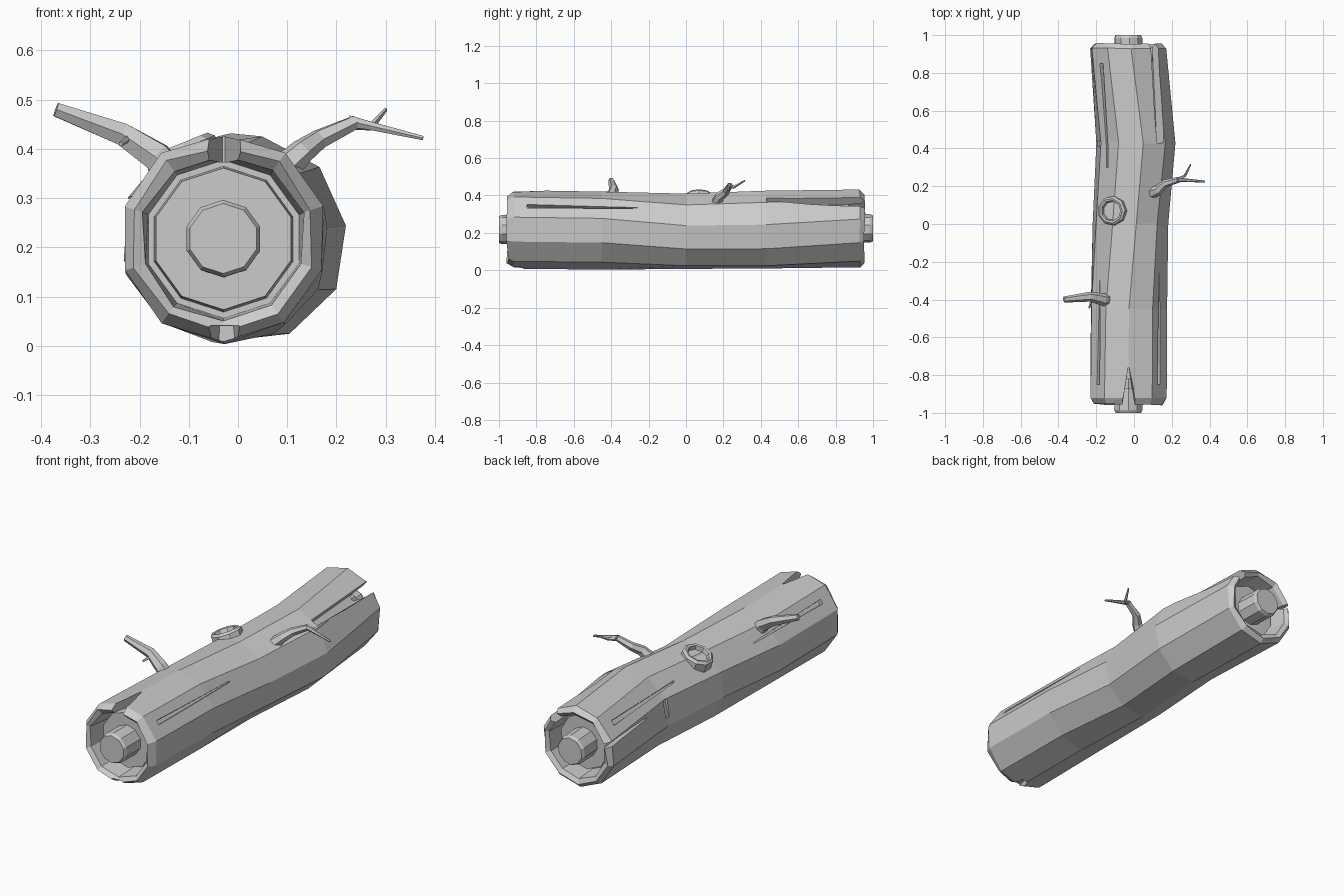
import bpy, bmesh, math, random
from mathutils import Vector, Matrix

random.seed(4)
if "Cube" in bpy.data.objects:
    bpy.data.objects.remove(bpy.data.objects["Cube"])

wood = bpy.data.materials.new("weathered grey wood")
wood.use_nodes = True
GREY = (0.6, 0.6, 0.6, 1)
wood.diffuse_color = GREY
wood.node_tree.nodes["Principled BSDF"].inputs["Base Color"].default_value = GREY


def add_object(name, bm):
    bmesh.ops.recalc_face_normals(bm, faces=bm.faces)
    mesh = bpy.data.meshes.new(name)
    bm.to_mesh(mesh)
    bm.free()
    mesh.materials.append(wood)
    obj = bpy.data.objects.new(name, mesh)
    bpy.context.scene.collection.objects.link(obj)
    return obj


def loft(name, rings):
    """Skin a list of point rings and cap both ends."""
    bm = bmesh.new()
    loops = [[bm.verts.new(p) for p in ring] for ring in rings]
    n = len(loops[0])
    for a, b in zip(loops, loops[1:]):
        for i in range(n):
            j = (i + 1) % n
            bm.faces.new((a[i], a[j], b[j], b[i]))
    bm.faces.new(loops[0])
    bm.faces.new(loops[-1])
    return add_object(name, bm)


# Trunk sections: y, centre x, centre z, radius, twist in degrees
SECTIONS = [(-0.92, -0.03, 0.218, 0.212, 0), (-0.45, -0.027, 0.212, 0.21, 0),
            (0.0, -0.02, 0.207, 0.203, -9), (0.43, 0.012, 0.215, 0.211, -10),
            (0.93, -0.03, 0.224, 0.206, -4)]


def section(y):
    """Interpolate centre, radius and twist along the trunk."""
    if y <= SECTIONS[0][0]:
        return SECTIONS[0][1:]
    for a, b in zip(SECTIONS, SECTIONS[1:]):
        if y <= b[0]:
            t = (y - a[0]) / (b[0] - a[0])
            return [p + (q - p) * t for p, q in zip(a[1:], b[1:])]
    return SECTIONS[-1][1:]


def trunk_ring(y, scale=1.0, jitter=0.0, sides=10):
    cx, cz, r, twist = section(y)
    pts = []
    for i in range(sides):
        a = math.radians(90 + twist) + math.tau * i / sides
        k = r * scale + random.uniform(-jitter, jitter)
        pts.append((cx + k * math.cos(a), y + random.uniform(-jitter, jitter), cz + k * math.sin(a)))
    return pts


# Bark trunk: outer shell with a chamfered rim, a split ring and a sunken end at each side
END = [(0.82, 0.70, 0), (0.82, 0.76, 0), (0.94, 0.80, 0.004), (0.955, 0.9, 0.006)]
INNER = [(0.87, 0.68, 0)]
profile = [(-y, s, j) for y, s, j in INNER + END]
profile += [(s[0], 1.0, 0.003) for s in SECTIONS]
profile += [(y, s, j) for y, s, j in reversed(INNER + END)]
trunk = loft("bark_trunk", [trunk_ring(*p) for p in profile])


# Cracks: wedge cutters placed by angle around the trunk
def crack(y0, y1, ang0, ang1, w0, w1, depth):
    rings = []
    for y, ang, w in ((y0, ang0, w0), (y1, ang1, w1)):
        cx, cz, r, _ = section(y)
        a = math.radians(ang)
        out, side = Vector((math.cos(a), 0, math.sin(a))), Vector((-math.sin(a), 0, math.cos(a)))
        mid = Vector((cx, y, cz))
        rings.append([mid + out * (r + e) + side * (s * w / 2)
                      for e, s in ((-depth, -0.7), (-depth, 0.7), (0.05, 1), (0.05, -1))])
    cutter = loft("crack_cutter", rings)
    cutter.hide_render = True
    return cutter


cutters = [crack(-1.0, -0.76, 90, 90, 0.11, 0.006, 0.055),      # front top split
           crack(-1.0, -0.87, 270, 272, 0.11, 0.04, 0.035),     # front bottom chip
           crack(1.0, 0.43, 46, 52, 0.075, 0.045, 0.055),       # wide back split
           crack(1.0, 0.6, 163, 160, 0.035, 0.008, 0.04),       # narrow back split
           crack(-0.85, -0.26, 38, 38, 0.03, 0.006, 0.03),      # side grooves
           crack(-0.85, -0.3, 142, 142, 0.03, 0.006, 0.03),
           crack(0.85, 0.3, 139, 136, 0.035, 0.01, 0.03),
           crack(0.44, 0.41, 165, 165, 0.12, 0.12, 0.018)]      # cross nick
for cutter in cutters:
    mod = trunk.modifiers.new("crack", "BOOLEAN")
    mod.operation, mod.solver, mod.object = "DIFFERENCE", "EXACT", cutter
bpy.context.view_layer.update()
carved = bpy.data.meshes.new_from_object(trunk.evaluated_get(bpy.context.evaluated_depsgraph_get()))
trunk.modifiers.clear()
trunk.data = carved
for cutter in cutters:
    bpy.data.objects.remove(cutter)

# Heartwood cores sticking out of both ends
for name, sign in (("front_core", -1), ("back_core", 1)):
    loft(name, [trunk_ring(sign * y, s) for y, s in ((0.8, 0.37), (0.985, 0.37), (1.0, 0.335))])


# Twigs: tapered tubes along a bent path of (x, y, z, radius)
def twig(name, path, sides=6):
    pts = [Vector(p[:3]) for p in path]
    rings = []
    for i, p in enumerate(pts):
        axis = pts[min(i + 1, len(pts) - 1)] - pts[max(i - 1, 0)]
        q = axis.to_track_quat("Z", "Y")
        rings.append([p + q @ Vector((path[i][3] * math.cos(math.tau * k / sides),
                                      path[i][3] * math.sin(math.tau * k / sides), 0))
                      for k in range(sides)])
    return loft(name, rings)


twig("right_branch", [(-0.12, -0.4, 0.33, 0.036), (-0.165, -0.4, 0.385, 0.033),
                      (-0.235, -0.385, 0.43, 0.026), (-0.37, -0.4, 0.48, 0.016)])
twig("right_branch_stub", [(-0.22, -0.39, 0.425, 0.009), (-0.238, -0.445, 0.41, 0.005)], 5)
twig("left_branch", [(0.085, 0.16, 0.35, 0.034), (0.13, 0.18, 0.395, 0.026),
                     (0.165, 0.215, 0.42, 0.021), (0.24, 0.235, 0.455, 0.015)])
twig("left_branch_tip", [(0.225, 0.234, 0.456, 0.014), (0.265, 0.232, 0.448, 0.01),
                         (0.376, 0.225, 0.422, 0.005)])
twig("left_branch_fork", [(0.235, 0.235, 0.45, 0.012), (0.27, 0.255, 0.445, 0.008),
                          (0.3, 0.315, 0.48, 0.004)], 5)

# Knot: a broken-off stub ring on the upper side
tilt = Matrix.Translation((-0.11, 0.07, 0.375)) @ Matrix.Rotation(math.radians(-22), 4, "Y")
knot = [(0.08, -0.04), (0.078, 0.025), (0.066, 0.036), (0.055, 0.033), (0.05, 0.012)]
loft("knot_ring", [[tilt @ Vector((r * math.cos(math.tau * i / 9), r * math.sin(math.tau * i / 9), h))
                    for i in range(9)] for r, h in knot])
